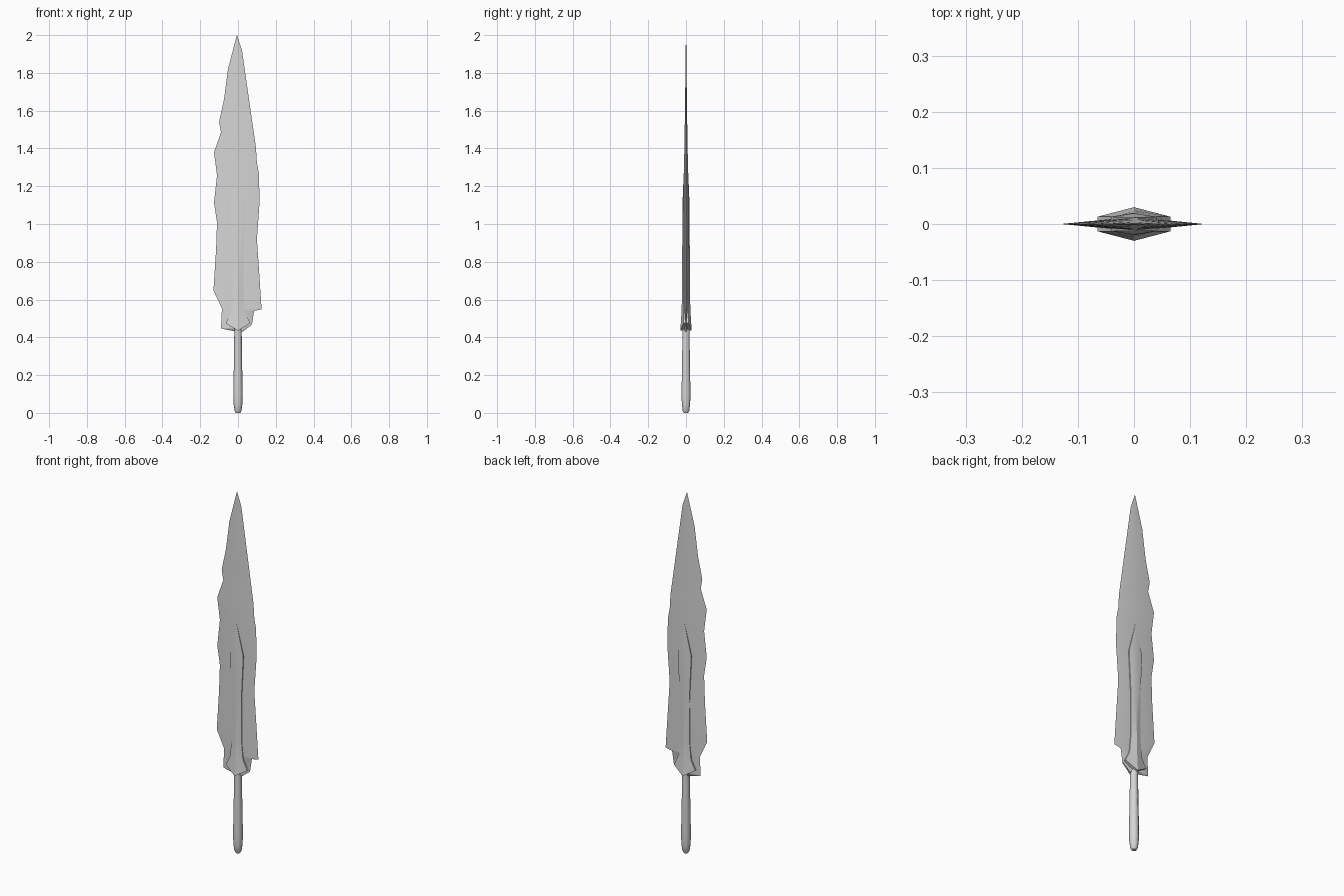
import bpy, bmesh, math

cube = bpy.data.objects.get("Cube")
if cube:
    bpy.data.objects.remove(cube, do_unlink=True)

steel = bpy.data.materials.new("pale grey steel")
steel.use_nodes = True
GREY = (0.67, 0.67, 0.67, 1)
steel.diffuse_color = GREY
steel.node_tree.nodes["Principled BSDF"].inputs["Base Color"].default_value = GREY


def interp(pts, z):
    """Value at height z on a list of (z, value) pairs sorted by z."""
    if z <= pts[0][0]:
        return pts[0][1]
    for (z0, v0), (z1, v1) in zip(pts, pts[1:]):
        if z <= z1:
            return v0 + (v1 - v0) * (z - z0) / (z1 - z0)
    return pts[-1][1]


def loft(name, rings, caps, angle):
    """Skin a stack of equal rings; caps lists the index loops closing both ends."""
    bm = bmesh.new()
    rows = [[bm.verts.new(p) for p in ring] for ring in rings]
    n = len(rows[0])
    for a, b in zip(rows, rows[1:]):
        for i in range(n):
            j = (i + 1) % n
            bm.faces.new((a[i], a[j], b[j], b[i]))
    for row in (rows[0], rows[-1]):
        for cap in caps:
            bm.faces.new([row[i] for i in cap])
    bmesh.ops.remove_doubles(bm, verts=bm.verts, dist=0.0001)
    bmesh.ops.recalc_face_normals(bm, faces=bm.faces)
    mesh = bpy.data.meshes.new(name)
    bm.to_mesh(mesh)
    bm.free()
    mesh.materials.append(steel)
    obj = bpy.data.objects.new(name, mesh)
    bpy.context.collection.objects.link(obj)
    bpy.ops.object.select_all(action="DESELECT")
    obj.select_set(True)
    bpy.context.view_layer.objects.active = obj
    bpy.ops.object.shade_smooth_by_angle(angle=math.radians(angle))
    return obj


# Chipped blade: uneven cutting edges (z, x) and a thin diamond section
right_edge = [(.43, -.01), (.447, -.09), (.553, -.085), (.648, -.13), (.865, -.116),
              (1.01, -.111), (1.114, -.127), (1.257, -.111), (1.38, -.127),
              (1.485, -.09), (1.54, -.1), (1.66, -.074), (1.82, -.053), (2, -.006)]
left_edge = [(.43, .026), (.468, .074), (.54, .085), (.548, .125), (.76, .111),
             (.918, .1), (1.114, .114), (1.267, .111), (1.325, .1), (1.405, .095),
             (1.92, .021), (2, -.006)]
thickness = [(.43, .013), (1.27, .011), (1.62, .005), (1.92, .002), (2, 0)]
blade = []
for z in sorted({p[0] for p in right_edge + left_edge}):
    a, b, t = interp(right_edge, z), interp(left_edge, z), interp(thickness, z)
    mid = max(a, min(0, b))
    blade.append([(a, 0, z), (mid, -t, z), (b, 0, z), (mid, t, z)])
loft("blade", blade, [(0, 1, 2, 3)], 30)

# Raised spine on both faces: (side z, centre z, half width, side y, ridge y)
spine = []
for zs, zc, w, e, r in [(.475, .435, .065, .013, .03), (.53, .53, .039, .013, .024),
                        (.62, .62, .031, .013, .021), (.85, .85, .029, .013, .02),
                        (1.1, 1.1, .041, .013, .019), (1.27, 1.27, 0, .012, .012)]:
    spine.append([(-w, -e, zs), (0, -r, zc), (w, -e, zs),
                  (w, e, zs), (0, r, zc), (-w, e, zs)])
loft("blade_spine", spine, [(0, 1, 4, 5), (1, 2, 3, 4)], 25)

# Round grip with a tapered butt
SIDES = 10
grip = []
for z, r in [(0, .012), (.01, .018), (.045, .023), (.1, .025), (.25, .022), (.47, .019)]:
    grip.append([(r * math.cos(math.tau * i / SIDES), r * math.sin(math.tau * i / SIDES), z)
                 for i in range(SIDES)])
loft("grip", grip, [tuple(range(SIDES))], 40)
